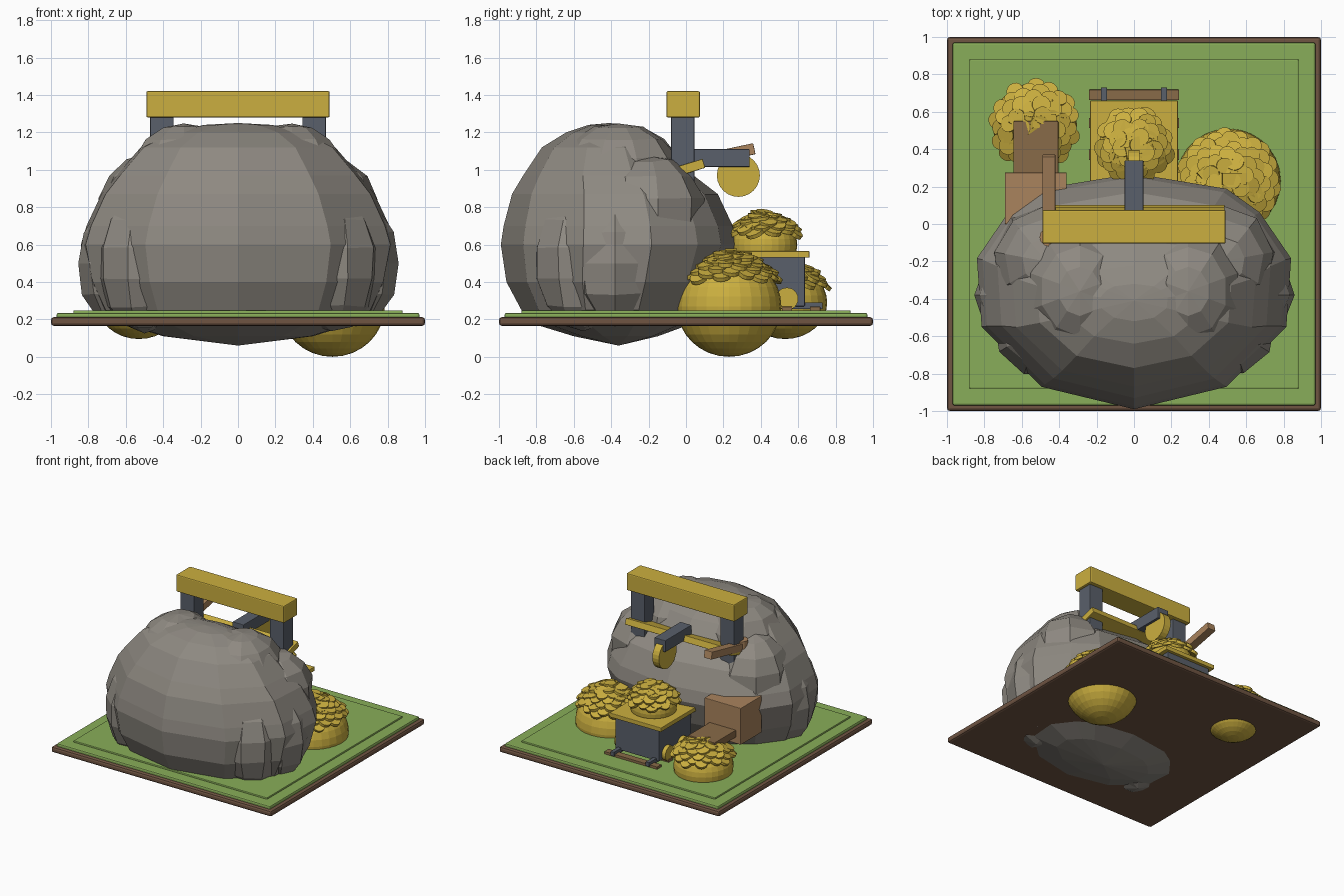
import bpy, bmesh, math, random
from mathutils import Vector, Matrix

if "Cube" in bpy.data.objects:
    bpy.data.objects.remove(bpy.data.objects["Cube"], do_unlink=True)
random.seed(4)


def material(name, r, g, b):
    m = bpy.data.materials.new(name)
    m.use_nodes = True
    m.diffuse_color = (r, g, b, 1)
    m.node_tree.nodes["Principled BSDF"].inputs["Base Color"].default_value = (r, g, b, 1)
    return m


gold = material("gold", 0.6, 0.43, 0.05)
stone = material("stone", 0.27, 0.25, 0.22)
grass = material("grass", 0.25, 0.42, 0.1)
dirt = material("dirt", 0.16, 0.09, 0.055)
slate = material("slate", 0.1, 0.115, 0.145)
light_wood = material("light_wood", 0.4, 0.23, 0.11)
dark_wood = material("dark_wood", 0.25, 0.145, 0.065)


def finish(name, bm, mat, bevel=0):
    bmesh.ops.recalc_face_normals(bm, faces=bm.faces)
    me = bpy.data.meshes.new(name)
    bm.to_mesh(me)
    bm.free()
    me.materials.append(mat)
    ob = bpy.data.objects.new(name, me)
    bpy.context.collection.objects.link(ob)
    if bevel:
        mod = ob.modifiers.new("bevel", "BEVEL")
        mod.width = bevel
        mod.segments = 2
    return ob


def box(name, mat, x, y, z, bevel=0.004, tilt=0):
    """Box from (min, max) pairs, tilted about the x axis through its centre."""
    spans = (x, y, z)
    centre = Vector([(a + b) / 2 for a, b in spans])
    size = Matrix.Diagonal([b - a for a, b in spans] + [1])
    bm = bmesh.new()
    rot = Matrix.Rotation(math.radians(tilt), 4, "X")
    bmesh.ops.create_cube(bm, size=1, matrix=Matrix.Translation(centre) @ rot @ size)
    return finish(name, bm, mat, bevel)


def ellipsoid(name, mat, centre, radii, segs, rings, jitter=0):
    bm = bmesh.new()
    bmesh.ops.create_uvsphere(bm, u_segments=segs, v_segments=rings, radius=1)
    for v in bm.verts:
        v.co *= 1 + random.uniform(-jitter, jitter)
        v.co = Vector(centre) + Vector([a * b for a, b in zip(v.co, radii)])
    return finish(name, bm, mat)


def disc(name, mat, centre, radius, depth, axis="X", segs=24):
    bm = bmesh.new()
    rot = Matrix.Rotation(math.pi / 2, 4, "Y") if axis == "X" else Matrix()
    bmesh.ops.create_cone(bm, cap_ends=True, segments=segs, radius1=radius, radius2=radius,
                          depth=depth, matrix=Matrix.Translation(centre) @ rot)
    return finish(name, bm, mat)


# Ground slab with a raised lawn panel
box("dirt_slab", dirt, (-1, 1), (-1, 1), (0.165, 0.212), 0.016)
box("grass_layer", grass, (-0.97, 0.97), (-0.97, 0.97), (0.2, 0.235), 0.01)
box("lawn_panel", grass, (-0.88, 0.88), (-0.88, 0.88), (0.22, 0.248), 0.006)

# Boulder: one twelve-sided outline lofted through rings (z, half width, front, back)
half = [(0, -1), (.59, -.81), (.97, -.3), (1, .28), (.8, .67), (.59, .87), (0, 1)]
outline = half + [(-x, y) for x, y in half[-2:0:-1]]
levels = [(.11, .4, -.6, -.15), (.165, .58, -.78, 0), (.25, .73, -.88, .1),
          (.4, .8, -.96, .2), (.6, .84, -.99, .27), (.7, .81, -.975, .25),
          (.87, .73, -.93, .17), (.97, .65, -.87, .04), (1.12, .52, -.77, -.08),
          (1.2, .36, -.64, -.22), (1.24, .18, -.52, -.32)]
bm = bmesh.new()
rings = []
for z, w, front, back in levels:
    mid, depth = (front + back) / 2, (back - front) / 2
    rings.append([bm.verts.new((x * w, mid + y * depth, z)) for x, y in outline])
n = len(outline)
for lo, hi in zip(rings, rings[1:]):
    for i in range(n):
        j = (i + 1) % n
        bm.faces.new((lo[i], lo[j], hi[j], hi[i]))
for ring, tip in ((rings[0], (0, -.36, .06)), (rings[-1], (0, -.41, 1.25))):
    apex = bm.verts.new(tip)
    for i in range(n):
        bm.faces.new((ring[i], ring[(i + 1) % n], apex))
finish("boulder", bm, stone)

# Lumps that break up the boulder's outline
for side, name in ((1, "left"), (-1, "right")):
    ellipsoid("boulder_crown_" + name, stone, (side * .29, -.36, .95), (.3, .34, .3), 10, 8, .02)
    ellipsoid("boulder_flank_" + name, stone, (side * .63, -.38, .5), (.23, .25, .33), 8, 6, .03)
    ellipsoid("boulder_shoulder_" + name, stone, (side * .47, -.2, .78), (.29, .3, .3), 9, 7, .03)
    ellipsoid("boulder_cheek_" + name, stone, (side * .5, -.55, .5), (.26, .27, .37), 9, 7, .03)

# Gantry: posts, top beam, tilted cross plank, arm and hanging medallion
for side, name in ((1, "left"), (-1, "right")):
    x = sorted((side * .345, side * .47))
    box("post_" + name, slate, x, (-.08, .045), (.9, 1.29))
box("top_beam", gold, (-.49, .49), (-.105, .075), (1.28, 1.42), .008)
box("cross_plank", gold, (-.485, .485), (-.1, .1), (.98, 1.03), .004, 17)
box("arm", slate, (-.05, .05), (0, .34), (1.015, 1.11))
disc("medallion", gold, (0, .28, .97), .115, .06)

# Crank on the right post
box("crank_handle", light_wood, (-.49, -.42), (-.04, .37), (1.04, 1.1), .004, 12)
disc("crank_hub", light_wood, (-.455, -.07, 1.02), .05, .11, "Z", 12)

# Wooden crate with a tray beside the boulder
box("crate", light_wood, (-.69, -.36), (.0, .275), (.4, .7))
box("crate_tray", dark_wood, (-.645, -.405), (.2, .55), (.45, .51))

# Mine cart on a short track
box("cart_body", slate, (-.2, .2), (.22, .635), (.27, .535))
box("cart_rim", gold, (-.235, .235), (.19, .66), (.53, .565))
for side, name in ((1, "left"), (-1, "right")):
    x = side * .16
    box("rail_" + name, slate, (x - .016, x + .016), (.1, .73), (.255, .29), .002)
    for k, y in enumerate((.34, .54)):
        disc(f"cart_wheel_{name}_{k}", gold, (side * .215, y, .31), .06, .035)
for k, y in enumerate((.37, .54, .69)):
    box(f"sleeper_{k}", dark_wood, (-.24, .24), (y - .028, y + .028), (.24, .268), .002)


# Treasure heaps: a round mound capped with overlapping coins and a few bars
def heap(name, centre, radii, count, spread, bars):
    ellipsoid(name + "_mound", gold, centre, radii, 28, 16)
    bm = bmesh.new()
    c = Vector(centre)
    for i in range(count):
        cos_t = 1 - (1 - math.cos(spread)) * (i + .5) / count
        t, a = math.acos(cos_t), i * 2.39996
        d = Vector((math.sin(t) * math.cos(a), math.sin(t) * math.sin(a), cos_t))
        p = c + Vector([u * r for u, r in zip(d, radii)]) + d * random.uniform(.005, .02)
        up = (d + Vector((random.uniform(-.3, .3), random.uniform(-.3, .3), .8))).normalized()
        turn = up.to_track_quat("Z", "Y").to_matrix().to_4x4()
        pose = Matrix.Translation(p) @ turn
        r = random.uniform(.042, .052)
        bmesh.ops.create_cone(bm, cap_ends=True, segments=14, radius1=r, radius2=r,
                              depth=.022, matrix=pose)
    for x, y, ang in bars:
        top = c + Vector((x, y, radii[2] + .015 - .9 * (x * x + y * y) / radii[0]))
        pose = Matrix.Translation(top) @ Matrix.Rotation(ang, 4, "Z") @ Matrix.Rotation(.15, 4, "Y")
        bmesh.ops.create_cube(bm, size=1, matrix=pose @ Matrix.Diagonal((.13, .065, .035, 1)))
    finish(name + "_coins", bm, gold)


heap("large_heap", (.505, .23, .27), (.28, .28, .27), 75, 1.0,
     [(.03, .01, 0), (.1, -.07, -.5), (-.1, .06, .7)])
heap("small_heap", (-.53, .53, .29), (.225, .225, .195), 55, 1.1,
     [(.05, .02, .1), (-.08, .05, 1)])
heap("cart_heap", (0, .42, .6), (.175, .175, .15), 50, 1.2,
     [(.02, -.03, .2), (-.05, .06, 1.2)])
